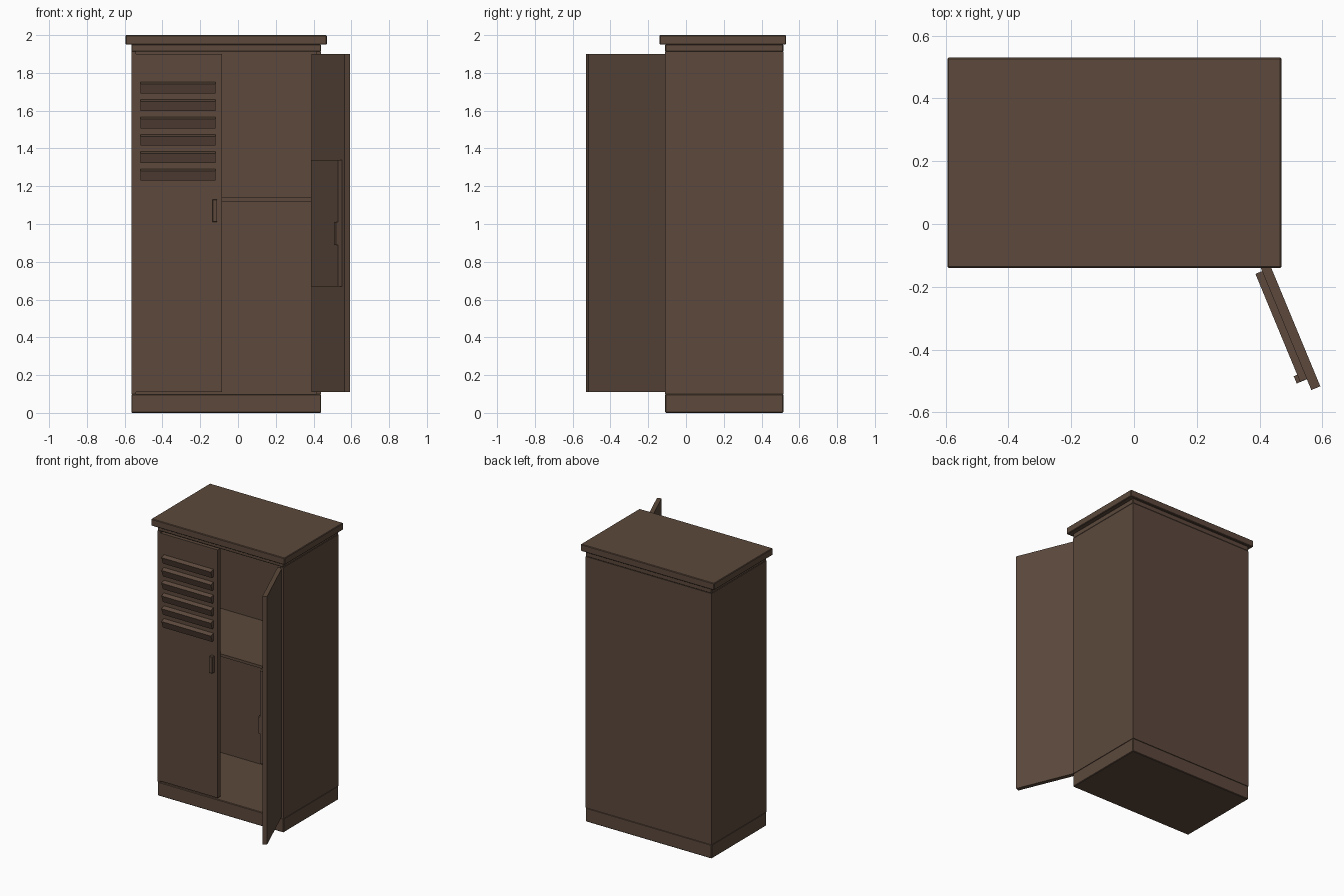
import bpy
from math import radians
from mathutils import Matrix, Vector

cube = bpy.data.objects.get("Cube")
if cube:
    bpy.data.objects.remove(cube, do_unlink=True)

brown = bpy.data.materials.new("dark brown metal")
brown.use_nodes = True
colour = (0.107, 0.066, 0.045, 1)
brown.diffuse_color = colour
brown.node_tree.nodes["Principled BSDF"].inputs["Base Color"].default_value = colour


def box(name, x, y, z, bevel=0.0, matrix=None):
    """Box from (min, max) pairs, optionally moved by a matrix."""
    bpy.ops.mesh.primitive_cube_add(size=1)
    ob = bpy.context.object
    ob.name = name
    mid = Vector([(a + b) / 2 for a, b in (x, y, z)])
    size = Vector([b - a for a, b in (x, y, z)])
    ob.data.transform(Matrix.Translation(mid) @ Matrix.Diagonal(size).to_4x4())
    if matrix:
        ob.matrix_world = matrix
    ob.data.materials.append(brown)
    if bevel:
        mod = ob.modifiers.new("Soft edge", "BEVEL")
        mod.width = bevel
        mod.segments = 1
    return ob


L, R, F, B = -0.565, 0.44, -0.11, 0.515   # body extents
T = 0.025                                 # panel thickness
BOTTOM, TOP = 0.1, 1.913

# Base, cornice and top slab
box("base", (L, R), (F, B), (0, BOTTOM), 0.004)
box("cornice", (L, R), (F, B), (TOP, 1.951), 0.004)
box("top_slab", (-0.595, 0.47), (-0.14, 0.53), (1.95, 2.0), 0.004)

# Hollow carcass
box("right_side_panel", (L, L + T), (F, B), (BOTTOM, TOP))
box("left_side_panel", (R - T, R), (F, B), (BOTTOM, TOP))
box("back_panel", (L + T, R - T), (B - 0.018, B), (BOTTOM, TOP))
box("shelf", (L + T, R - T), (F + 0.03, B - 0.018), (1.12, 1.14))

# Closed door with its handle
DOOR_Z = (0.11, 1.9)
box("closed_door", (L + T, -0.085), (F, F + 0.03), DOOR_Z)
box("closed_door_handle", (-0.135, -0.11), (F - 0.026, F), (1.01, 1.13), 0.002)

# Tilted vent slats on the closed door
for i in range(6):
    place = Matrix.Translation((0, F - 0.029, 1.741 - i * 0.0922)) @ Matrix.Rotation(radians(20), 4, "X")
    box(f"vent_slat_{i + 1}", (-0.515, -0.12), (0, 0.034), (-0.053, 0), 0, place)

# Open door: local x runs away from the hinge, local y points inward
hinge = Matrix.Translation((0.389, -0.104, 0)) @ Matrix.Rotation(radians(-67.5), 4, "Z")
box("open_door", (0, 0.46), (0, 0.031), DOOR_Z, 0, hinge)
box("inner_door_plate", (0.05, 0.422), (-0.023, 0), (0.67, 1.34), 0, hinge)
box("inner_door_handle", (0.398, 0.423), (-0.035, 0), (0.89, 1.01), 0, hinge)
